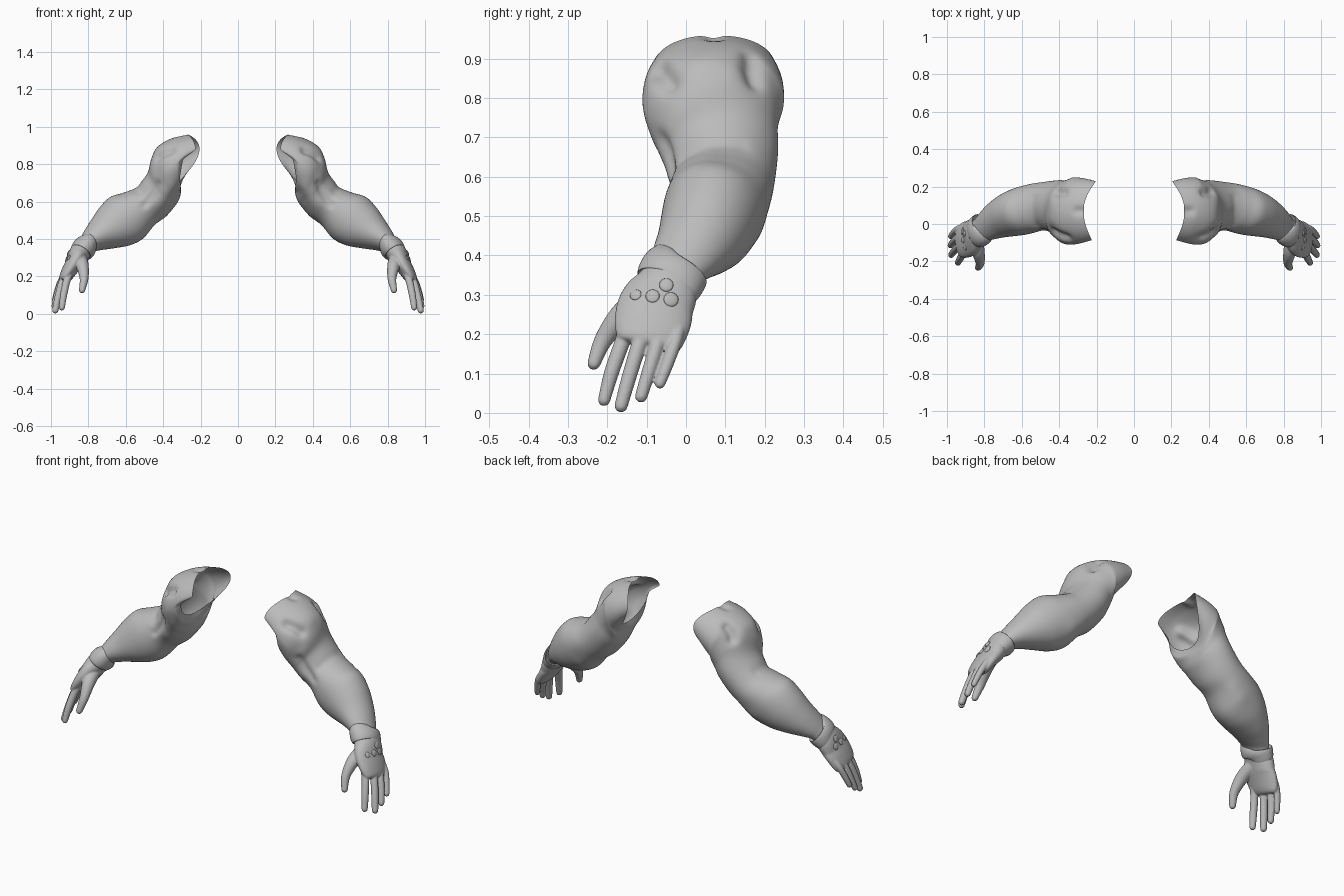
import bpy, bmesh, math
from mathutils import Vector
from mathutils.bvhtree import BVHTree

if "Cube" in bpy.data.objects:
    bpy.data.objects.remove(bpy.data.objects["Cube"])

grey = bpy.data.materials.new("plain grey")
grey.diffuse_color = (0.5, 0.5, 0.5, 1)
grey.use_nodes = True
grey.node_tree.nodes["Principled BSDF"].inputs["Base Color"].default_value = grey.diffuse_color


def spline(rows, steps):
    """Catmull-Rom interpolation through rows of numbers."""
    out = []
    for i in range(len(rows) - 1):
        a, b, c, d = (rows[max(0, min(len(rows) - 1, i + k))] for k in (-1, 0, 1, 2))
        for s in range(steps):
            t = s / steps
            out.append([0.5 * (2 * q + (r - p) * t + (2 * p - 5 * q + 4 * r - w) * t * t
                        + (3 * q - p - 3 * r + w) * t ** 3) for p, q, r, w in zip(a, b, c, d)])
    return out + [list(rows[-1])]


def skin(bm, loops, cap_start=False, cap_end=False):
    rings = [[bm.verts.new(p) for p in lp] for lp in loops]
    n = len(rings[0])
    for a, b in zip(rings, rings[1:]):
        for i in range(n):
            j = (i + 1) % n
            bm.faces.new((a[i], a[j], b[j], b[i]))
    if cap_start:
        bm.faces.new(rings[0][::-1])
    if cap_end:
        bm.faces.new(rings[-1])


def sweep(a):
    """How far the shoulder opening reaches inward; the front is notched below its middle."""
    s, c = math.sin(a), math.cos(a)
    if s > 0:
        return s * s
    k = max(0, min(1, (c + .1) / .3))
    return .75 * s * s * k * k * (3 - 2 * k)


def limb(bm, rows, steps=5, n=56, **caps):
    """Rows: upper x,z, lower x,z, centre y, half depth, side sweep along the axis."""
    rows = spline(rows, steps)
    mids = [Vector(((r[0] + r[2]) / 2, r[4], (r[1] + r[3]) / 2)) for r in rows]
    loops = []
    for i, r in enumerate(rows):
        t = (mids[min(i + 2, len(mids) - 1)] - mids[max(i - 2, 0)]).normalized()
        u = Vector((r[0] - r[2], 0, r[1] - r[3])) / 2
        w = Vector((u.z, 0, -u.x)).normalized()
        v = (Vector((0, 1, 0)) * math.sqrt(1 - t.y ** 2) - w * t.y) * r[5]
        loops.append([mids[i] + u * math.cos(a) + v * math.sin(a)
                      + Vector((-0.085, 0, 0.03)) * r[6] * sweep(a)
                      for a in (math.tau * k / n for k in range(n))])
    skin(bm, loops, **caps)


def finger(bm, rows, n=16):
    """Round tube through rows of x, y, z, radius with a domed tip."""
    rows = spline(rows, 6)
    d = (Vector(rows[-1][:3]) - Vector(rows[-3][:3])).normalized()
    end, r = Vector(rows[-1][:3]), rows[-1][3]
    for a in (25, 50, 70, 84):
        s = math.radians(a)
        rows.append([*(end + d * r * math.sin(s)), r * math.cos(s)])
    loops = []
    for i, row in enumerate(rows):
        t = Vector(rows[min(i + 1, len(rows) - 1)][:3]) - Vector(rows[max(i - 1, 0)][:3])
        q = t.to_track_quat('Z', 'Y')
        loops.append([Vector(row[:3]) + q @ Vector((math.cos(k * math.tau / n), math.sin(k * math.tau / n), 0)) * row[3]
                      for k in range(n)])
    skin(bm, loops, True, True)


def sculpt(bm, strokes):
    """Push the surface in or out along strokes: start, end, radius, amount."""
    for start, end, rad, amt in strokes:
        a, b = Vector(start), Vector(end)
        bm.normal_update()
        mid = min(bm.verts, key=lambda v: (v.co - (a + b) / 2).length)
        nrm = mid.normal.copy()
        ends = [min(bm.verts, key=lambda v: (v.co - p).length).co.copy() for p in (a, b)]
        pts = [ends[0], mid.co.copy(), ends[1]]
        line = [p.lerp(q, k / 8) for p, q in zip(pts, pts[1:]) for k in range(9)]
        for v in bm.verts:
            if v.normal.dot(nrm) > 0:
                v.co += nrm * amt * math.exp(-(min((v.co - p).length for p in line) / rad) ** 2)


def finish(name, bm, remesh=0):
    bmesh.ops.recalc_face_normals(bm, faces=bm.faces)
    me = bpy.data.meshes.new(name)
    bm.to_mesh(me)
    bm.free()
    me.materials.append(grey)
    me.shade_smooth()
    ob = bpy.data.objects.new(name, me)
    bpy.context.collection.objects.link(ob)
    if remesh:
        m = ob.modifiers.new("fuse", 'REMESH')
        m.mode, m.voxel_size, m.use_smooth_shade = 'VOXEL', remesh, True
        m = ob.modifiers.new("soften", 'SMOOTH')
        m.factor, m.iterations = 0.5, 6
    m = ob.modifiers.new("other side", 'MIRROR')
    m.use_mirror_merge = False
    return ob


# Arm: open shoulder, upper arm, elbow, forearm, wrist
bm = bmesh.new()
limb(bm, [
    (.27, .96, .315, .71, .07, .160, 1),
    (.335, .945, .308, .68, .07, .177, .45),
    (.402, .91, .309, .65, .07, .178, .1),
    (.456, .84, .317, .61, .08, .157, 0),
    (.485, .75, .338, .575, .092, .143, 0),
    (.55, .675, .385, .52, .095, .131, 0),
    (.618, .645, .445, .475, .087, .129, 0),
    (.685, .623, .508, .402, .07, .128, 0),
    (.738, .57, .575, .368, .052, .120, 0),
    (.782, .505, .65, .355, .028, .105, 0),
    (.82, .445, .72, .347, -.001, .088, 0),
    (.845, .402, .77, .335, -.025, .074, 0),
    (.87, .365, .80, .30, -.045, .066, 0)], steps=7, n=96)
bmesh.ops.recalc_face_normals(bm, faces=bm.faces)
sculpt(bm, [
    # shoulder hollows and the lobe between them
    ((.37, -.07, .87), (.41, -.035, .83), .026, -.022),
    ((.37, .165, .89), (.41, .165, .84), .026, -.020),
    ((.42, .03, .87), (.42, .1, .87), .045, .008),
    ((.28, .065, .955), (.30, .065, .953), .022, -.012),
    # biceps and the groove beside it
    ((.36, -.05, .68), (.42, -.04, .60), .05, .010),
    ((.41, -.04, .70), (.50, -.035, .58), .020, -.012),
    # crease where the forearm meets the upper arm
    ((.52, .0, .65), (.52, .13, .67), .022, -.006),
    # elbow
    ((.48, .20, .47), (.52, .19, .45), .05, .008)])
finish("arm", bm)

# Cuff band around the wrist
bm = bmesh.new()
limb(bm, [
    (.842, .402, .780, .340, -.020, .072, 0),
    (.854, .405, .766, .332, -.024, .086, 0),
    (.871, .393, .769, .316, -.032, .089, 0),
    (.885, .374, .781, .301, -.039, .088, 0),
    (.890, .354, .797, .293, -.045, .082, 0),
    (.877, .348, .808, .293, -.050, .064, 0)], steps=4)
finish("wrist_cuff", bm)

# Hand: palm, four fingers and thumb fused together
bm = bmesh.new()
limb(bm, [
    (.880, .375, .793, .305, -.042, .072, 0),
    (.903, .335, .810, .283, -.055, .087, 0),
    (.918, .290, .834, .250, -.076, .097, 0),
    (.939, .245, .866, .212, -.085, .097, 0),
    (.954, .205, .890, .182, -.091, .089, 0),
    (.956, .183, .905, .168, -.095, .080, 0),
    (.946, .172, .918, .163, -.097, .068, 0)], cap_start=True, cap_end=True)
for pts in (
        [(.890, -.140, .24, .020), (.916, -.164, .174, .020), (.932, -.190, .10, .019), (.942, -.208, .033, .016)],
        [(.905, -.098, .23, .020), (.938, -.119, .174, .020), (.962, -.145, .09, .019), (.977, -.165, .018, .017)],
        [(.912, -.055, .23, .020), (.944, -.073, .174, .019), (.968, -.096, .10, .018), (.981, -.114, .042, .016)],
        [(.912, -.015, .225, .017), (.946, -.028, .178, .017), (.968, -.049, .12, .016), (.981, -.066, .075, .014)],
        [(.845, -.070, .30, .036), (.832, -.150, .258, .034), (.823, -.207, .19, .024), (.834, -.234, .126, .017)]):
    finger(bm, pts)
hand = finish("hand", bm, remesh=.004)

# Round studs on the back of the hand
tree = BVHTree.FromObject(hand, bpy.context.evaluated_depsgraph_get())
bm = bmesh.new()
for y, z, r in ((-.085, .297, .018), (-.05, .325, .018), (-.038, .288, .019), (-.128, .30, .015)):
    p, nrm, _, _ = tree.ray_cast(Vector((1.5, y, z)), Vector((-1, 0, 0)))
    if p:
        mat = nrm.to_track_quat('Z', 'Y').to_matrix().to_4x4()
        mat.translation = p
        new = bmesh.ops.create_uvsphere(bm, u_segments=16, v_segments=8, radius=r)["verts"]
        for v in new:
            v.co.z *= .3
            v.co = mat @ v.co
finish("hand_studs", bm)
